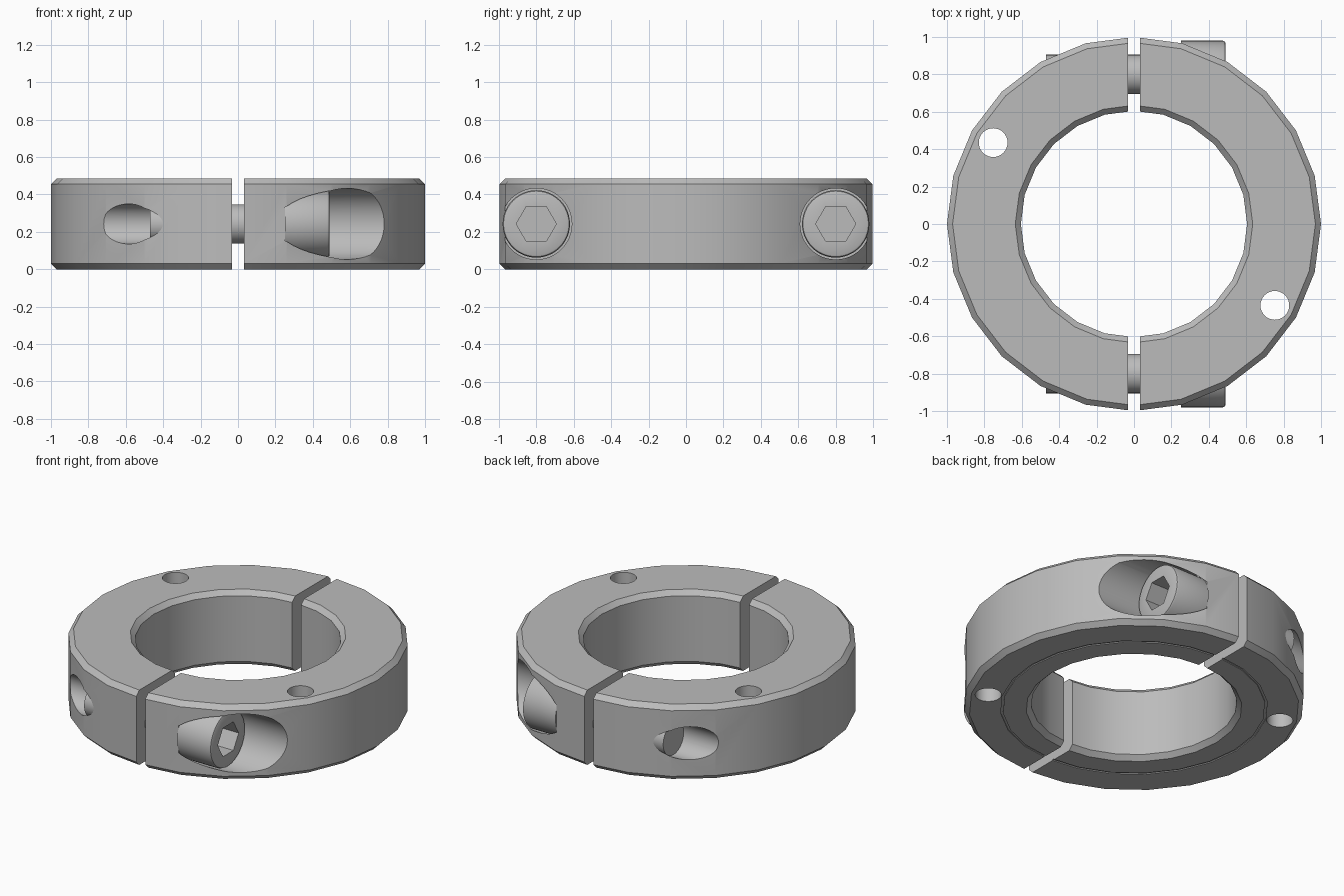
import bpy, bmesh, math
from mathutils import Matrix, Vector

if "Cube" in bpy.data.objects:
    bpy.data.objects.remove(bpy.data.objects["Cube"], do_unlink=True)

H = 0.485        # collar height
GAP = 0.032      # half width of the split
MID = H / 2
SCREW_Y = 0.80

steel = bpy.data.materials.new("grey_steel")
steel.use_nodes = True
steel.diffuse_color = (0.5, 0.5, 0.5, 1)
steel.node_tree.nodes["Principled BSDF"].inputs["Base Color"].default_value = (0.5, 0.5, 0.5, 1)


def to_object(name, bm):
    bmesh.ops.recalc_face_normals(bm, faces=bm.faces[:])
    mesh = bpy.data.meshes.new(name)
    bm.to_mesh(mesh)
    bm.free()
    mesh.materials.append(steel)
    ob = bpy.data.objects.new(name, mesh)
    bpy.context.collection.objects.link(ob)
    return ob


def lathe(profile, sides, matrix=Matrix()):
    """Revolve a closed (radius, height) loop around z; radius 0 makes a pole."""
    bm = bmesh.new()
    rings = []
    for i in range(sides):
        a = 2 * math.pi * i / sides
        rings.append([bm.verts.new(matrix @ Vector((r * math.cos(a), r * math.sin(a), z)))
                      for r, z in profile])
    n = len(profile)
    for i in range(sides):
        p, q = rings[i], rings[(i + 1) % sides]
        for k in range(n):
            m = (k + 1) % n
            if profile[k][0] > 0 or profile[m][0] > 0:
                bm.faces.new((p[k], q[k], q[m], p[m]))
    bmesh.ops.remove_doubles(bm, verts=bm.verts[:], dist=1e-5)
    return bm


def cylinder(name, radius, start, end, matrix, sides=48):
    bm = bmesh.new()
    bmesh.ops.create_cone(bm, cap_ends=True, segments=sides, radius1=radius, radius2=radius,
                          depth=end - start,
                          matrix=matrix @ Matrix.Translation((0, 0, (start + end) / 2)))
    return to_object(name, bm)


def activate(ob):
    bpy.ops.object.select_all(action='DESELECT')
    ob.select_set(True)
    bpy.context.view_layer.objects.active = ob


def cut(ob, cutters):
    activate(ob)
    for c in cutters:
        c.hide_render = True
        mod = ob.modifiers.new("cut", 'BOOLEAN')
        mod.operation = 'DIFFERENCE'
        mod.solver = 'EXACT'
        mod.object = c
        bpy.ops.object.modifier_apply(modifier=mod.name)
        bpy.data.objects.remove(c, do_unlink=True)


def smooth(ob):
    activate(ob)
    bpy.ops.object.shade_smooth_by_angle(angle=math.radians(30))


def along_x(y):
    """Frame whose z axis runs along +x through the screw centre."""
    return Matrix.Translation((0, y, MID)) @ Matrix.Rotation(math.pi / 2, 4, 'Y')


# Chamfered ring section, with a fine groove turned in the underside
SECTION = [(0.605, 0.03), (0.635, 0), (0.772, 0), (0.772, 0.006), (0.786, 0.006),
           (0.786, 0), (0.97, 0), (1, 0.03), (1, H - 0.03), (0.97, H),
           (0.635, H), (0.605, H - 0.03)]

# Two collar halves
for side, name in ((1, "left_collar_half"), (-1, "right_collar_half")):
    bm = lathe(SECTION, 24)
    bmesh.ops.recalc_face_normals(bm, faces=bm.faces[:])
    geom = bm.verts[:] + bm.edges[:] + bm.faces[:]
    bmesh.ops.bisect_plane(bm, geom=geom, plane_co=(side * GAP, 0, 0),
                           plane_no=(-side, 0, 0), clear_outer=True)
    bmesh.ops.holes_fill(bm, edges=[e for e in bm.edges if e.is_boundary], sides=0)
    half = to_object(name, bm)

    # Vertical pin hole
    cutters = [cylinder("pin_hole_cutter", 0.077, -0.2, H + 0.2,
                        Matrix.Translation((0.753 * side, -0.435 * side, 0)), 32)]
    # Screw pockets on the left half, threaded holes through the right half
    for y in (-SCREW_Y, SCREW_Y):
        if side > 0:
            cutters.append(cylinder("pocket_cutter", 0.19, 0.25, 1.3, along_x(y)))
            cutters.append(cylinder("clearance_cutter", 0.107, -0.1, 0.3, along_x(y)))
        else:
            cutters.append(cylinder("thread_cutter", 0.107, -1.3, 0.1, along_x(y)))
    cut(half, cutters)
    smooth(half)

# Cap screws: shank, rounded head and hex socket
SCREW = [(0, -0.47), (0.105, -0.47), (0.105, 0.25), (0.18, 0.25),
         (0.18, 0.476), (0.175, 0.486), (0.166, 0.49), (0, 0.49)]
for y, name in ((-SCREW_Y, "front_screw"), (SCREW_Y, "back_screw")):
    screw = to_object(name, lathe(SCREW, 48, along_x(y)))
    cut(screw, [cylinder("socket_cutter", 0.107, 0.36, 0.6, along_x(y), 6)])
    smooth(screw)
